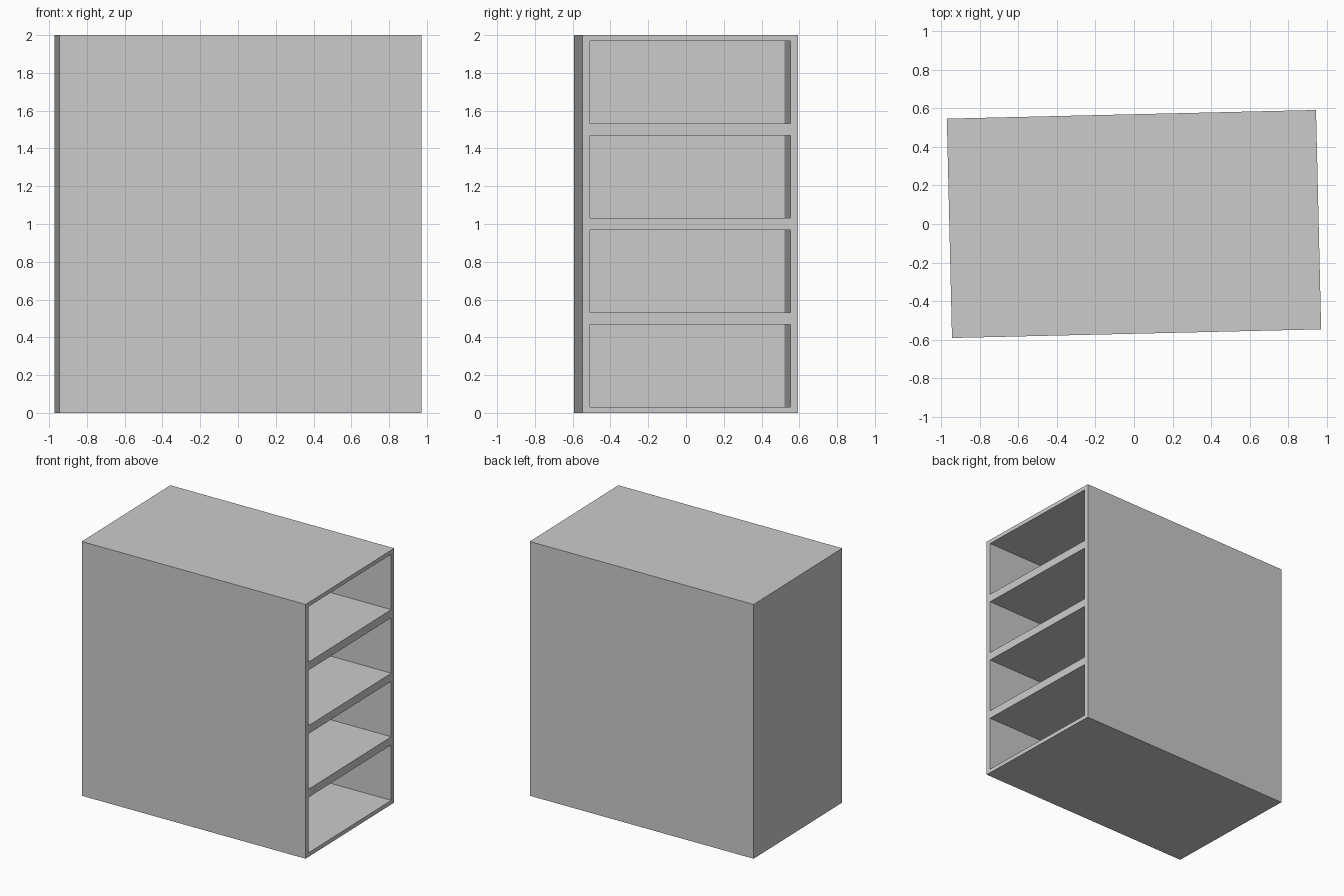
import bpy, bmesh, math
from mathutils import Matrix

if "Cube" in bpy.data.objects:
    bpy.data.objects.remove(bpy.data.objects["Cube"])

L, W, H = 1.917, 1.139, 2.0      # cabinet length, width, height
TURN = math.radians(1.345)       # slight turn about z
BAYS, DEPTH = 4, 1.40            # stacked bays open on the right
SIDE, LIP = 0.038, 0.032         # wall and shelf rim thickness

grey = bpy.data.materials.new("light grey")
grey.diffuse_color = (0.6, 0.6, 0.6, 1)
grey.use_nodes = True
grey.node_tree.nodes["Principled BSDF"].inputs["Base Color"].default_value = grey.diffuse_color

bm = bmesh.new()
x0, x1, y0, y1 = -L / 2, L / 2, -W / 2, W / 2


def face(*pts):
    return bm.faces.new([bm.verts.new(p) for p in pts])


# Closed shell: back end, front, rear, top and bottom
outline = [(x1, y0), (x1, y1), (x0, y1), (x0, y0)]
for z in (0, H):
    face(*[(x, y, z) for x, y in outline])
for (ax, ay), (bx, by) in zip(outline[1:], outline[2:] + outline[:1]):
    face((ax, ay, 0), (bx, by, 0), (bx, by, H), (ax, ay, H))

# Open end: one framed recess for each bay
step = H / BAYS
for i in range(BAYS):
    z0 = i * step
    f = face((x1, y0, z0), (x1, y1, z0), (x1, y1, z0 + step), (x1, y0, z0 + step))
    hole = [(y0 + SIDE, z0 + LIP), (y1 - SIDE, z0 + LIP),
            (y1 - SIDE, z0 + step - LIP), (y0 + SIDE, z0 + step - LIP)]
    outer = list(f.verts)
    inner = [bm.verts.new((x1, y, z)) for y, z in hole]
    back = [bm.verts.new((x1 - DEPTH, y, z)) for y, z in hole]
    bm.faces.remove(f)
    for k in range(4):
        n = (k + 1) % 4
        bm.faces.new((outer[k], outer[n], inner[n], inner[k]))
        bm.faces.new((inner[k], inner[n], back[n], back[k]))
    bm.faces.new(back)

# Weld, flatten the rim into clean faces and turn the cabinet
bmesh.ops.remove_doubles(bm, verts=bm.verts, dist=1e-5)
seams = [e for e in bm.edges if len(e.link_faces) == 2
         and all(abs(v.co.x - x1) < 1e-5 for f in e.link_faces for v in f.verts)
         and abs(e.verts[0].co.z - e.verts[1].co.z) < 1e-5
         and abs(e.verts[0].co.y - e.verts[1].co.y) > W - 0.01]
bmesh.ops.dissolve_edges(bm, edges=seams, use_verts=False)
bmesh.ops.recalc_face_normals(bm, faces=bm.faces)
bm.transform(Matrix.Rotation(TURN, 4, 'Z'))

mesh = bpy.data.meshes.new("shelf_cabinet")
bm.to_mesh(mesh)
bm.free()
mesh.materials.append(grey)
bpy.context.collection.objects.link(bpy.data.objects.new("shelf_cabinet", mesh))
